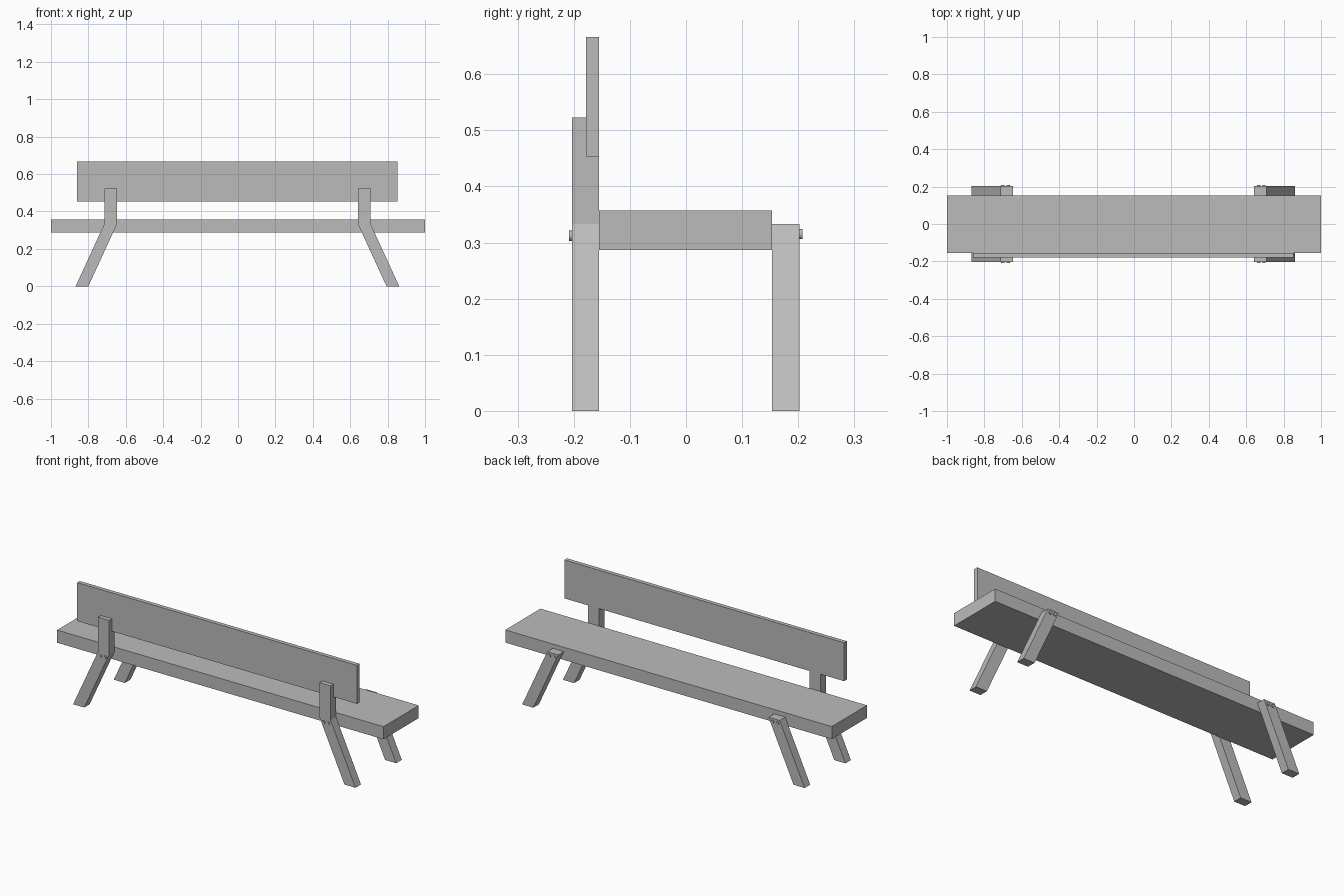
import bpy, bmesh
from mathutils import Matrix

if "Cube" in bpy.data.objects:
    bpy.data.objects.remove(bpy.data.objects["Cube"], do_unlink=True)

grey = bpy.data.materials.new("plain_grey")
grey.use_nodes = True
COLOUR = (0.5, 0.5, 0.5, 1)
grey.diffuse_color = COLOUR
grey.node_tree.nodes["Principled BSDF"].inputs["Base Color"].default_value = COLOUR

CENTRE = -0.003  # the legs and backrest mirror about this x


def finish(name, bm):
    bmesh.ops.recalc_face_normals(bm, faces=bm.faces)
    mesh = bpy.data.meshes.new(name)
    bm.to_mesh(mesh)
    bm.free()
    mesh.materials.append(grey)
    obj = bpy.data.objects.new(name, mesh)
    bpy.context.collection.objects.link(obj)
    return obj


def add_prism(bm, outline, y0, y1):
    """Extrude an (x, z) outline from y0 to y1."""
    face = bm.faces.new([bm.verts.new((x, y0, z)) for x, z in outline])
    out = bmesh.ops.extrude_face_region(bm, geom=[face])
    verts = [v for v in out["geom"] if isinstance(v, bmesh.types.BMVert)]
    bmesh.ops.translate(bm, verts=verts, vec=(0, y1 - y0, 0))


def board(name, x0, x1, y0, y1, z0, z1):
    bm = bmesh.new()
    add_prism(bm, [(x0, z0), (x1, z0), (x1, z1), (x0, z1)], y0, y1)
    return finish(name, bm)


# Seat plank and backrest board
board("seat", -1, 1, -0.155, 0.153, 0.287, 0.357)
board("backrest", CENTRE - 0.857, CENTRE + 0.857, -0.178, -0.155, 0.453, 0.666)

INNER, OUTER = 0.644, 0.712      # leg edges at the bend
FOOT_IN, FOOT_OUT = 0.797, 0.865  # leg edges on the ground
BEND, NOTCH, TOP = 0.333, 0.453, 0.523

for side, s in (("left", 1), ("right", -1)):
    def px(x):
        return CENTRE + s * x

    slanted = [(px(FOOT_IN), 0), (px(FOOT_OUT), 0), (px(OUTER), BEND)]

    # Front leg bends upright and is notched behind the backrest
    bm = bmesh.new()
    add_prism(bm, slanted + [(px(OUTER), NOTCH), (px(INNER), NOTCH), (px(INNER), BEND)],
              -0.203, -0.155)
    add_prism(bm, [(px(INNER), NOTCH), (px(OUTER), NOTCH), (px(OUTER), TOP), (px(INNER), TOP)],
              -0.203, -0.178)
    bmesh.ops.remove_doubles(bm, verts=bm.verts, dist=0.0001)
    finish(f"front_leg_{side}", bm)

    # Back leg stops at the bend
    bm = bmesh.new()
    add_prism(bm, slanted + [(px(INNER), BEND)], 0.153, 0.202)
    finish(f"back_leg_{side}", bm)

    # Pair of round bolt heads on each leg
    for end, y, z in (("front", -0.2, 0.312), ("back", 0.199, 0.315)):
        bm = bmesh.new()
        for x in (0.67, 0.698):
            place = Matrix.Translation((px(x), y, z)) @ Matrix.Rotation(1.5707963, 4, "X")
            bmesh.ops.create_cone(bm, cap_ends=True, segments=16, radius1=0.009,
                                  radius2=0.009, depth=0.017, matrix=place)
        bolts = finish(f"{end}_bolts_{side}", bm)
        bpy.ops.object.select_all(action="DESELECT")
        bolts.select_set(True)
        bpy.context.view_layer.objects.active = bolts
        bpy.ops.object.shade_smooth_by_angle(angle=0.6)
